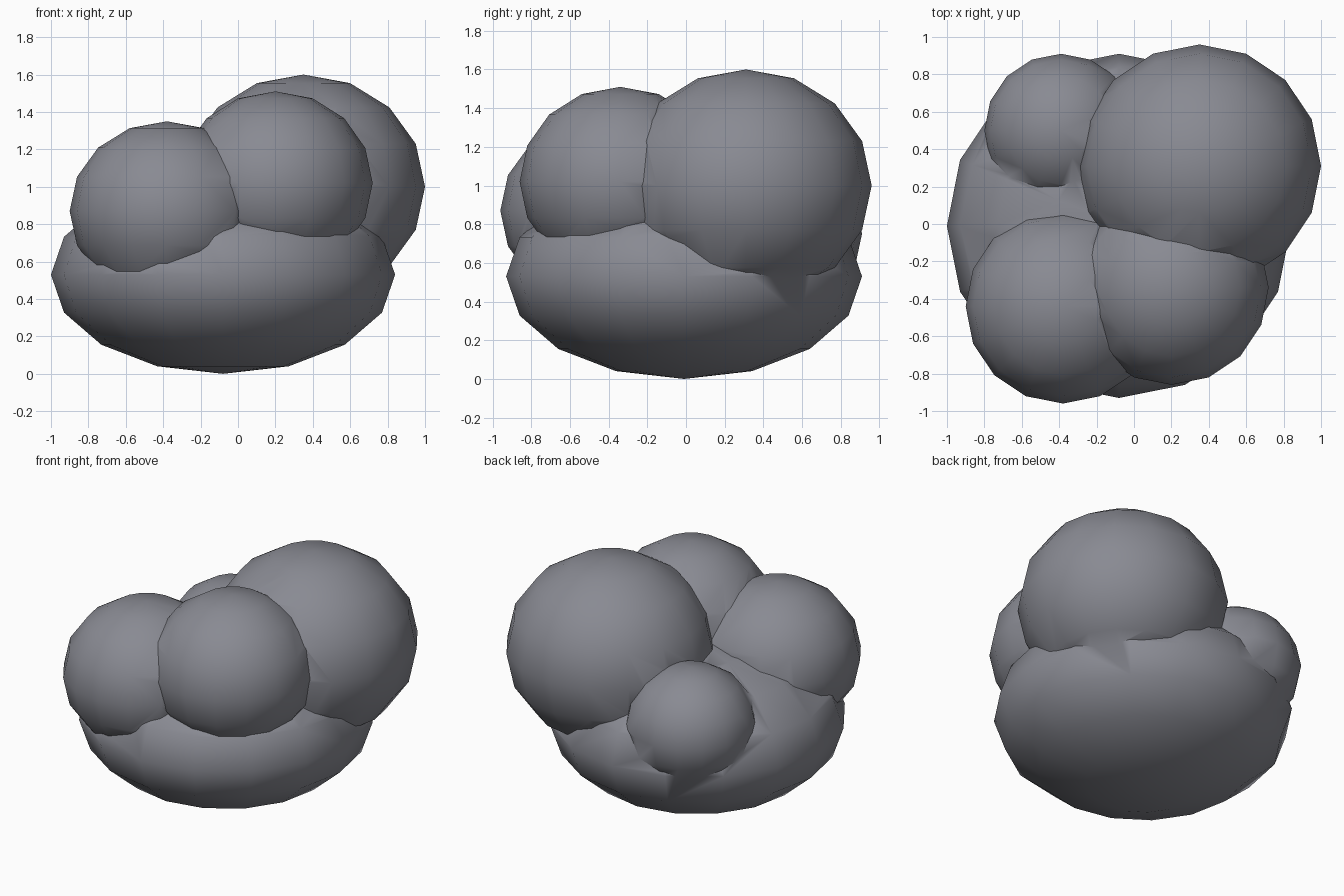
import bpy

if "Cube" in bpy.data.objects:
    bpy.data.objects.remove(bpy.data.objects["Cube"])

# One slate grey for the whole cluster
grey = bpy.data.materials.new("slate_grey")
grey.diffuse_color = (0.25, 0.255, 0.29, 1)
grey.use_nodes = True
grey.node_tree.nodes["Principled BSDF"].inputs["Base Color"].default_value = grey.diffuse_color


def puff(name, centre, radius, height):
    """Low-poly ball, slightly squashed in z."""
    bpy.ops.mesh.primitive_uv_sphere_add(segments=16, ring_count=8, radius=1, location=centre)
    ob = bpy.context.object
    ob.name = name
    ob.scale = (radius, radius, height)
    bpy.ops.object.transform_apply(location=False, rotation=False, scale=True)
    ob.data.materials.append(grey)
    return ob


# Wide flattened base and the four puffs on top
cloud = puff("puffy_cluster", (-0.08, -0.01, 0.53), 0.92, 0.53)
puffs = [
    puff("back_right_puff", (0.35, 0.31, 1.0), 0.65, 0.60),
    puff("front_right_puff", (0.20, -0.34, 1.02), 0.52, 0.49),
    puff("front_left_puff", (-0.38, -0.44, 0.87), 0.52, 0.48),
    puff("back_left_puff", (-0.39, 0.50, 0.75), 0.41, 0.38),
]

# Fuse everything into one skin
bpy.context.view_layer.objects.active = cloud
for p in puffs:
    m = cloud.modifiers.new("union", "BOOLEAN")
    m.operation = "UNION"
    m.solver = "EXACT"
    m.object = p
    bpy.ops.object.modifier_apply(modifier=m.name)
for p in puffs:
    bpy.data.objects.remove(p)

# Smooth shading with creases where the puffs meet
bpy.ops.object.select_all(action="DESELECT")
cloud.select_set(True)
bpy.ops.object.shade_smooth_by_angle(angle=0.9)
